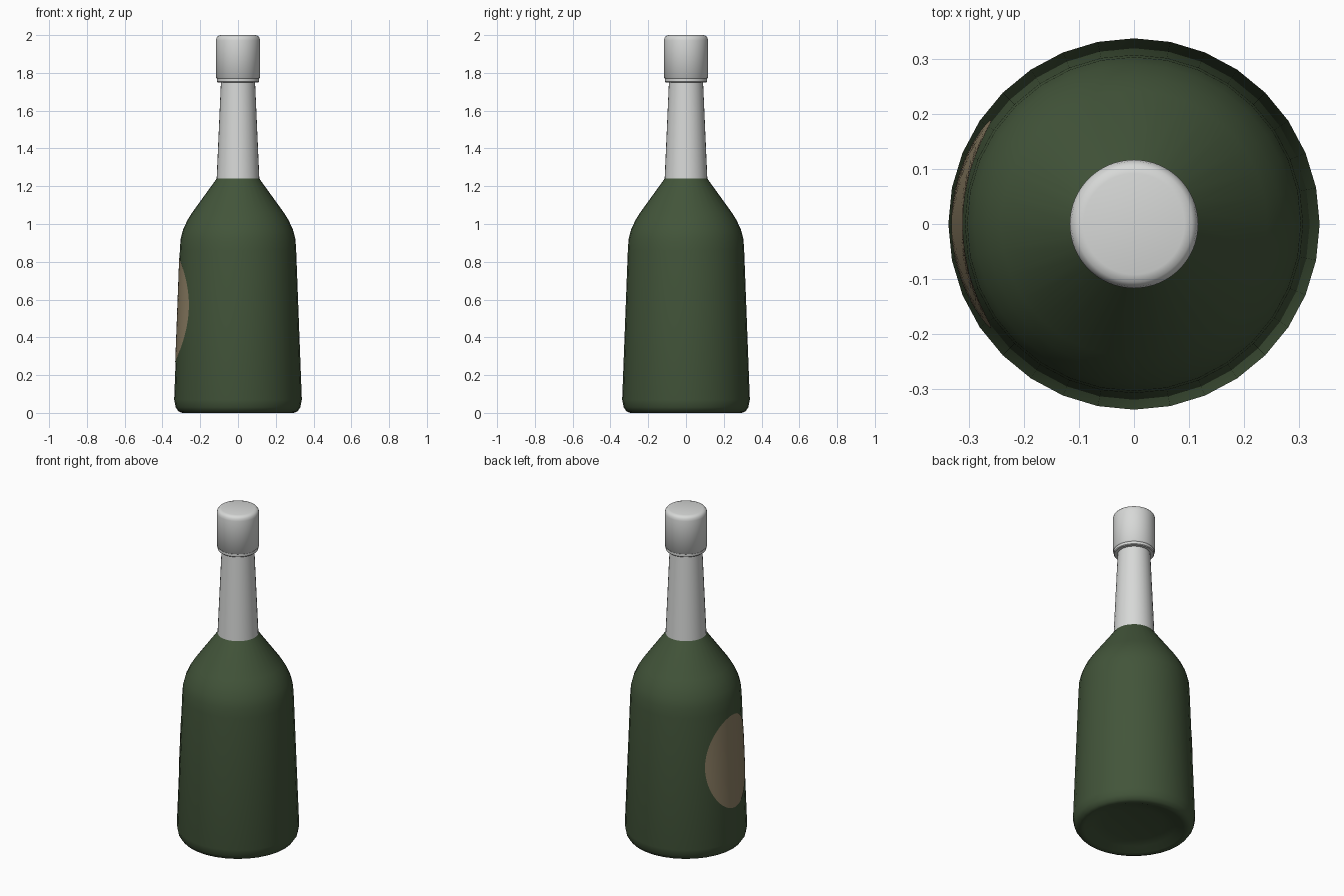
import bpy, bmesh, math

if "Cube" in bpy.data.objects:
    bpy.data.objects.remove(bpy.data.objects["Cube"])


def material(name, rgb):
    m = bpy.data.materials.new(name)
    m.diffuse_color = (*rgb, 1)
    m.use_nodes = True
    m.node_tree.nodes["Principled BSDF"].inputs["Base Color"].default_value = m.diffuse_color
    return m


GREEN = material("bottle green", (0.055, 0.09, 0.042))
SILVER = material("pale foil", (0.68, 0.69, 0.68))
TAN = material("label tan", (0.27, 0.215, 0.13))


def finish(name, bm, mat, angle):
    bmesh.ops.recalc_face_normals(bm, faces=bm.faces)
    mesh = bpy.data.meshes.new(name)
    bm.to_mesh(mesh)
    bm.free()
    mesh.materials.append(mat)
    ob = bpy.data.objects.new(name, mesh)
    bpy.context.collection.objects.link(ob)
    bpy.ops.object.select_all(action='DESELECT')
    ob.select_set(True)
    bpy.context.view_layer.objects.active = ob
    bpy.ops.object.shade_smooth_by_angle(angle=math.radians(angle))
    return ob


def lathe(name, profile, sides, mat, angle=40, cap_start=True, cap_end=True):
    bm = bmesh.new()
    rings = []
    for r, z in profile:
        rings.append([bm.verts.new((r * math.cos(2 * math.pi * i / sides),
                                    r * math.sin(2 * math.pi * i / sides), z))
                      for i in range(sides)])
    for a, b in zip(rings, rings[1:]):
        for i in range(sides):
            j = (i + 1) % sides
            bm.faces.new((a[i], a[j], b[j], b[i]))
    if cap_start:
        bm.faces.new(rings[0])
    if cap_end:
        bm.faces.new(rings[-1])
    return finish(name, bm, mat, angle)


# glass body with hollow base, tapered wall and sloping shoulder
WALL = ((0.338, 0.07), (0.308, 0.86))
lathe("glass_body", [(0.165, 0.035), (0.23, 0.022), (0.275, 0.004), (0.295, 0.0),
                     (0.315, 0.008), (0.33, 0.03), *WALL,
                     (0.304, 0.92), (0.291, 0.97), (0.268, 1.02), (0.243, 1.06),
                     (0.113, 1.24)], 32, GREEN, 50, cap_end=False)

# foil-covered neck
lathe("neck", [(0.113, 1.24), (0.090, 1.76)], 32, SILVER, cap_start=False)

# cap with lower collar and rounded top
lathe("cap_collar", [(0.085, 1.75), (0.108, 1.75), (0.112, 1.754), (0.112, 1.775)],
      64, SILVER)
lathe("cap", [(0.108, 1.766), (0.117, 1.774), (0.117, 1.972), (0.114, 1.986),
              (0.106, 1.996), (0.092, 2.0)], 64, SILVER, 50)


# oval label wrapped on the -x side
def wrap(y, z):
    (r0, z0), (r1, z1) = WALL
    r = r0 + (r1 - r0) * (z - z0) / (z1 - z0) + 0.002
    return (-math.sqrt(r * r - y * y), y, z)


bm = bmesh.new()
rows, cols = 48, 16
grid = []
for i in range(rows + 1):
    t = math.pi * i / rows
    z = 0.545 - 0.277 * math.cos(t)
    half = 0.189 * math.sin(t)
    grid.append([bm.verts.new(wrap(half * (2 * k / cols - 1), z))
                 for k in range(cols + 1)])
for a, b in zip(grid, grid[1:]):
    for k in range(cols):
        bm.faces.new((a[k], b[k], b[k + 1], a[k + 1]))
bmesh.ops.remove_doubles(bm, verts=bm.verts, dist=1e-5)
label = finish("label", bm, TAN, 40)
# make the label face outwards
if sum(p.normal.x for p in label.data.polygons) > 0:
    label.data.flip_normals()
